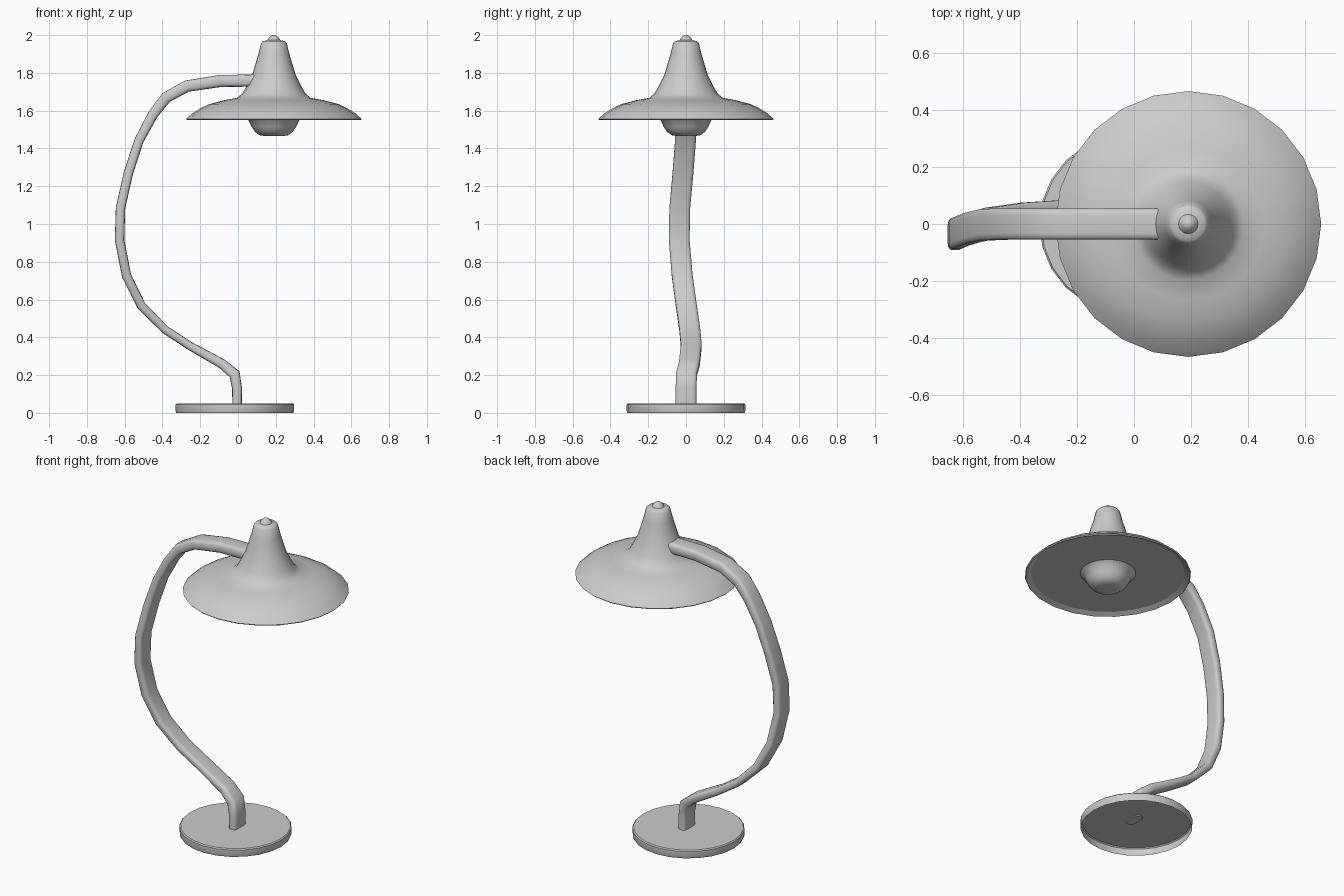
import bpy, bmesh, math
from mathutils import Vector

if "Cube" in bpy.data.objects:
    bpy.data.objects.remove(bpy.data.objects["Cube"])


def finish(name, bm, angle=40):
    bmesh.ops.remove_doubles(bm, verts=bm.verts, dist=1e-5)
    bmesh.ops.recalc_face_normals(bm, faces=bm.faces)
    mesh = bpy.data.meshes.new(name)
    bm.to_mesh(mesh)
    bm.free()
    ob = bpy.data.objects.new(name, mesh)
    bpy.context.collection.objects.link(ob)
    bpy.ops.object.select_all(action='DESELECT')
    ob.select_set(True)
    bpy.context.view_layer.objects.active = ob
    bpy.ops.object.shade_smooth_by_angle(angle=math.radians(angle))
    return ob


def loft(bm, rings):
    for a, b in zip(rings, rings[1:]):
        n = len(a)
        for i in range(n):
            j = (i + 1) % n
            bm.faces.new((a[i], a[j], b[j], b[i]))


def lathe(name, profile, cx, sides=24, cap=True):
    # Profile of (radius, z) turned round a vertical axis at x = cx; last ring capped
    bm = bmesh.new()
    rings = []
    for r, z in profile:
        rings.append([bm.verts.new((cx + r * math.cos(2 * math.pi * k / sides),
                                    r * math.sin(2 * math.pi * k / sides), z))
                      for k in range(sides)])
    loft(bm, rings)
    if cap:
        bm.faces.new(rings[-1])
    return finish(name, bm)


# Base: shallow disc, hollow underneath
lathe("base", [(0.31, 0), (0.314, 0.012), (0.314, 0.044), (0.308, 0.05)], -0.017)

# Shade: hat-shaped shell with top knob
SHADE_X = 0.19
lathe("shade", [(0.43, 1.565), (0.46, 1.55), (0.465, 1.556), (0.43, 1.587),
                (0.39, 1.612), (0.345, 1.634), (0.265, 1.655), (0.195, 1.668),
                (0.168, 1.69), (0.15, 1.72), (0.115, 1.79), (0.082, 1.90),
                (0.068, 1.958), (0.058, 1.968), (0.034, 1.973), (0.027, 1.985),
                (0.014, 1.997), (0.006, 2.0)], SHADE_X)

# Plate closing the underside of the shade
lathe("shade_plate", [(0.15, 1.565), (0.43, 1.565)], SHADE_X, cap=False)

# Bulb
lathe("bulb", [(0.157, 1.566), (0.135, 1.55), (0.118, 1.515), (0.10, 1.488),
               (0.075, 1.470), (0.045, 1.465)], SHADE_X)

# Arm: flat rounded bar swept along a curved path (x, y, z, half thickness)
path = [(-0.005, 0, 0.045, .025), (-0.005, 0, 0.13, .026), (-0.018, 0.003, 0.205, .030),
        (-0.085, 0.018, 0.26, .026), (-0.255, 0.028, 0.355, .022), (-0.385, 0.020, 0.44, .022),
        (-0.51, 0.002, 0.565, .024), (-0.59, -0.020, 0.725, .025), (-0.627, -0.036, 0.915, .025),
        (-0.622, -0.033, 1.085, .025), (-0.58, -0.016, 1.27, .025), (-0.525, -0.003, 1.44, .025),
        (-0.45, 0, 1.58, .027), (-0.38, 0, 1.67, .030), (-0.27, 0, 1.73, .031),
        (-0.095, 0, 1.757, .032), (0.13, 0, 1.76, .032)]
section = [(1, .55), (.85, .9), (.6, 1), (-.6, 1), (-.85, .9), (-1, .55),
           (-1, -.55), (-.85, -.9), (-.6, -1), (.6, -1), (.85, -.9), (1, -.55)]
bm = bmesh.new()
rings = []
for i, (x, y, z, t) in enumerate(path):
    a, b = path[max(i - 1, 0)], path[min(i + 1, len(path) - 1)]
    d_in = Vector((x - a[0], 0, z - a[2])).normalized()
    d_out = Vector((b[0] - x, 0, b[2] - z)).normalized()
    tangent = (d_in + d_out).normalized()
    normal = Vector((-tangent.z, 0, tangent.x))
    rings.append([bm.verts.new(Vector((x, y + u * 0.055, z)) + normal * t * v)
                  for u, v in section])
loft(bm, rings)
bm.faces.new(rings[0])
bm.faces.new(rings[-1])
finish("arm", bm, 50)
